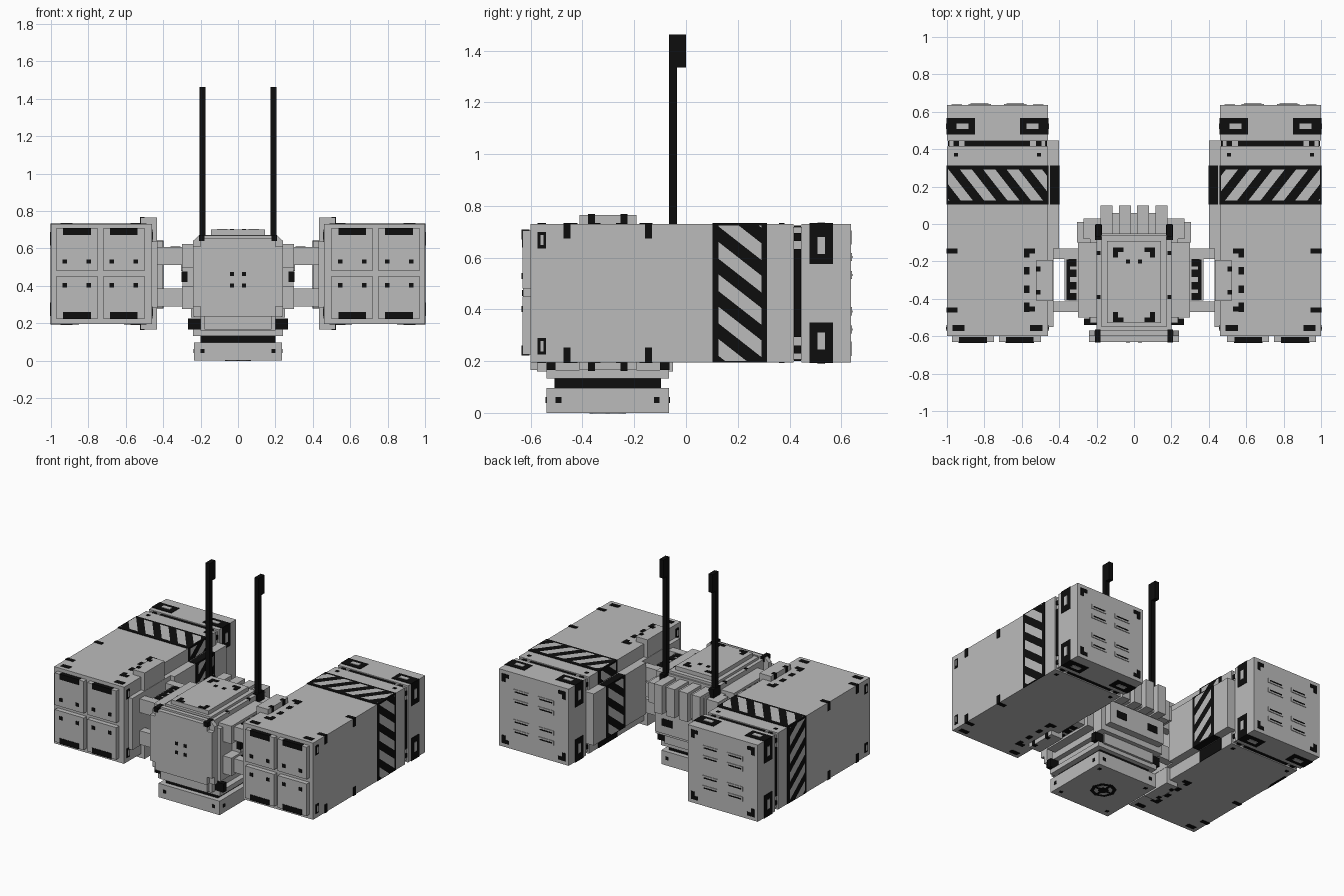
import bpy, bmesh
from mathutils import Vector

cube = bpy.data.objects.get("Cube")
if cube:
    bpy.data.objects.remove(cube, do_unlink=True)


def material(name, value):
    m = bpy.data.materials.new(name)
    m.use_nodes = True
    m.diffuse_color = (value, value, value, 1)
    bsdf = m.node_tree.nodes["Principled BSDF"]
    bsdf.inputs["Base Color"].default_value = (value, value, value, 1)
    bsdf.inputs["Roughness"].default_value = 0.8
    return m


GREY = material("light grey", 0.5)
BLACK = material("black", 0.004)
SIDES = (-1, 1)
LIFT = 0.003  # thickness of painted plates


def finish(name, bm, mat):
    mesh = bpy.data.meshes.new(name)
    bm.to_mesh(mesh)
    bm.free()
    mesh.materials.append(mat)
    obj = bpy.data.objects.new(name, mesh)
    bpy.context.collection.objects.link(obj)
    return obj


def mirror_x(obj):
    obj.modifiers.new("Mirror", "MIRROR").use_bisect_axis[0] = False
    return obj


def part(name, mat, boxes, mirror=False):
    """One object from boxes given as (x range, y range, z range)."""
    bm = bmesh.new()
    for box in boxes:
        lo = Vector([min(r) for r in box])
        hi = Vector([max(r) for r in box])
        for v in bmesh.ops.create_cube(bm, size=1)["verts"]:
            v.co = Vector([(a + b) / 2 + c * (b - a) for a, b, c in zip(lo, hi, v.co)])
    obj = finish(name, bm, mat)
    return mirror_x(obj) if mirror else obj


def near(c, half):
    return (c - half, c + half)


def inward(c, half, sign, start, depth):
    """Range measured from an edge towards the centre."""
    edge = c + sign * half
    return (edge - sign * start, edge - sign * (start + depth))


# Pod dimensions
CX, HX, CZ, HZ = 0.73, 0.27, 0.4625, 0.2675
PX, PZ = near(CX, HX), near(CZ, HZ)
CORNERS = [(sx, sz) for sx in SIDES for sz in SIDES]
FLANGE_Z = (0.28, 0.64)


def px(s, start, depth):
    return inward(CX, HX, s, start, depth)


def pz(s, start, depth):
    return inward(CZ, HZ, s, start, depth)


# Pod shells, with a shallow seam before the rear block
part("pod_shell", GREY, [(PX, (-0.6, 0.415), PZ), (PX, (0.447, 0.637), PZ),
     (near(CX, HX - 0.012), (0.4, 0.46), near(CZ, HZ - 0.012))], True)
part("pod_inner_flange", GREY, [((0.4, 0.47), (-0.13, 0.447), FLANGE_Z)], True)
part("pod_seam_strip", BLACK, [
    (near(CX, 0.175), (0.418, 0.444), near(CZ, HZ - 0.005)),
    (near(CX, HX - 0.005), (0.418, 0.444), near(CZ, 0.17))], True)
part("pod_seam_dots", BLACK, [
    b for sx, sz in CORNERS for b in (
        (px(sx, 0.035, 0.03), (0.418, 0.444), pz(sz, 0.005, 0.02)),
        (px(sx, 0.005, 0.02), (0.418, 0.444), pz(sz, 0.035, 0.03)),
        (px(sx, 0.037, 0.022), (0.36, 0.38), pz(sz, -LIFT, 0.02)))], True)

# Rear corner brackets with grey slots
part("rear_corner_brackets", BLACK, [
    (px(sx, -LIFT, 0.153), (0.478, 0.568), pz(sz, -LIFT, 0.158))
    for sx, sz in CORNERS], True)
part("bracket_slots", GREY, [
    b for sx, sz in CORNERS for b in (
        (px(sx, 0.05, 0.065), (0.508, 0.538), pz(sz, -2 * LIFT, 0.02)),
        (px(sx, -2 * LIFT, 0.02), (0.508, 0.538), pz(sz, 0.05, 0.065)))], True)

# Edge ticks and handling marks
part("edge_ticks", BLACK, [
    (px(1, -LIFT, 0.06), near(y, 0.014), pz(sz, -LIFT, 0.06))
    for y in (-0.46, -0.145) for sz in SIDES], True)
part("front_corner_marks", BLACK, [
    b for sx, sz in CORNERS for b in (
        (px(sx, 0.03, 0.065), near(-0.557, 0.016), pz(sz, -LIFT, 0.02)),
        (px(sx, -LIFT, 0.02), near(-0.557, 0.016), pz(sz, 0.03, 0.065)))], True)
part("front_corner_inserts", GREY, [
    (px(sx, -2 * LIFT, 0.02), near(-0.557, 0.006), pz(sz, 0.042, 0.04))
    for sx, sz in CORNERS], True)

# Launch doors
doors = [(cx, s, CZ + 0.003 + s * 0.128) for cx in (0.61, 0.861) for s in SIDES]
part("launch_doors", GREY, [
    (near(cx, 0.112), (-0.632, -0.59), near(cz, 0.112)) for cx, s, cz in doors], True)
part("door_bars", BLACK, [
    (near(cx, 0.074), (-0.635, -0.605), inward(cz, 0.112, s, -LIFT, 0.038))
    for cx, s, cz in doors], True)
part("door_dots", BLACK, [
    (near(cx + sx * 0.064, 0.012), (-0.635, -0.62), near(cz - s * 0.064, 0.012))
    for cx, s, cz in doors for sx in SIDES], True)

# Rear vents and corner marks
vents = [(CX + sx * 0.095, CZ + dz) for sx in SIDES for dz in (-0.14, -0.07, 0.07, 0.14)]
part("rear_vents", GREY, [(near(x, 0.06), (0.63, 0.641), near(z, 0.016)) for x, z in vents], True)
part("vent_slits", BLACK, [(near(x, 0.048), (0.63, 0.643), near(z, 0.004)) for x, z in vents], True)
part("rear_corner_marks", BLACK, [
    b for sx, sz in CORNERS for b in (
        (px(sx, 0.025, 0.055), (0.62, 0.64), pz(sz, 0.025, 0.025)),
        (px(sx, 0.025, 0.025), (0.62, 0.64), pz(sz, 0.025, 0.055)))], True)

# Hazard band
BAND = (0.103, 0.313)
part("hazard_band", BLACK, [
    (px(1, -LIFT, 0.02), BAND, PZ), (px(-1, -LIFT, 0.02), BAND, PZ),
    (near(CX, HX + LIFT), BAND, pz(1, -LIFT, 0.02)),
    ((0.4 - LIFT, 0.45), BAND, near(0.46, 0.18 + LIFT))], True)


def stripes(name, span, slope, place):
    """Slanted panels across the band; place maps (y, t) to a point."""
    lo, hi = span[0] + 0.006, span[1] - 0.006
    bm = bmesh.new()
    y0, y1 = BAND[0] + 0.022, BAND[1] - 0.022
    for i in range(-2, 8):
        t = lo + 0.02 + i * 0.125
        pts = [(y0, t), (y0, t + 0.065), (y1, t + 0.065 + slope), (y1, t + slope)]
        bm.faces.new([bm.verts.new((y, u, 0)) for y, u in pts])
    for edge, normal in ((lo, -1), (hi, 1)):
        bmesh.ops.bisect_plane(bm, geom=bm.verts[:] + bm.edges[:] + bm.faces[:],
                               plane_co=(0, edge, 0), plane_no=(0, normal, 0), clear_outer=True)
    for v in bm.verts:
        v.co = place(v.co.x, v.co.y)
    mirror_x(finish(name, bm, GREY))


out = 2 * LIFT
stripes("outer_stripes", PZ, -0.13, lambda y, t: (PX[1] + out, y, t))
stripes("top_stripes", PX, 0.13, lambda y, t: (t, y, PZ[1] + out))
stripes("inner_stripes", (FLANGE_Z[1], PZ[1]), 0.13, lambda y, t: (PX[0] - out, y, t))
stripes("flange_stripes", FLANGE_Z, 0.13, lambda y, t: (0.4 - out, y, t))

# Pod hinge clamps
part("hinge_clamp", GREY, [((0.432, 0.522), (-0.412, -0.192), (0.165, 0.765)),
     ((0.43, 0.47), (-0.55, -0.13), FLANGE_Z)], True)
part("clamp_marks", BLACK, [
    ((0.5, 0.522 + LIFT), near(y, 0.013), inward(CZ + 0.0025, 0.3, s, -LIFT, 0.05))
    for y in (-0.365, -0.24) for s in SIDES], True)
part("clamp_surround", BLACK, [
    b for s in SIDES for sz in SIDES for b in (
        ((0.53, 0.588), near(-0.3 + s * 0.155, 0.014), pz(sz, -LIFT, 0.02)),
        ((0.56, 0.588), near(-0.3 + s * 0.145, 0.025), pz(sz, -LIFT, 0.02)),
        ((0.558, 0.588), near(-0.3 + s * 0.05, 0.02), pz(sz, -LIFT, 0.02)))], True)

# Connecting arms
LEVELS = (0.56, 0.337)
part("arm_bars", GREY, [
    ((0.18, 0.47), near(-0.3 + s * 0.142, 0.028), near(z, 0.048))
    for z in LEVELS for s in SIDES], True)
part("arm_blocks", GREY, [
    b for z in LEVELS for b in (
        ((0.18, 0.372), (-0.41, -0.18), near(z, 0.045)),
        ((0.18, 0.3), (-0.5, -0.1), near(z, 0.062)))], True)
part("arm_pads", BLACK, [
    b for z in LEVELS for b in (
        ((0.342, 0.362), (-0.405, -0.19), near(z, 0.049)),
        *(((0.308, 0.35), near(-0.297 + k * 0.065, 0.02), near(z, 0.049))
          for k in (-1.4, -0.5, 0.5, 1.4)))], True)
part("side_housing", GREY, [((0.18, 0.298), (-0.4, -0.2), (0.385, 0.515))], True)
part("side_housing_pad", BLACK, [((0.27, 0.301), (-0.403, -0.35), (0.42, 0.475)),
     ((0.28, 0.301), (-0.35, -0.25), (0.42, 0.475))], True)

# Central body
part("body_core", GREY, [(near(0, 0.2), (-0.575, -0.05), (0.16, 0.655)),
     (near(0, 0.235), (-0.53, -0.07), (0.23, 0.6))])
part("top_hatch", GREY, [(near(0, 0.145), (-0.53, -0.09), (0.65, 0.7)),
     (near(0, 0.175), (-0.55, -0.06), (0.64, 0.672))])
part("hatch_corners", BLACK, [
    b for sx in SIDES for sy in SIDES for b in (
        (inward(0, 0.112, sx, 0, 0.055), inward(-0.325, 0.2, sy, 0, 0.024), (0.69, 0.703)),
        (inward(0, 0.112, sx, 0, 0.026), inward(-0.325, 0.2, sy, 0, 0.055), (0.69, 0.703)))])
part("hatch_dots", BLACK, [(near(s * 0.032, 0.011), near(-0.2, 0.011), (0.69, 0.703)) for s in SIDES])
part("body_dots", BLACK, [((0.18, 0.2), near(y, 0.01), (0.64, 0.658)) for y in (-0.155, -0.39)], True)

# Front armour plate
bm = bmesh.new()
half = [(0.18, 0.165), (0.18, 0.235), (0.24, 0.235), (0.24, 0.64), (0.21, 0.668)]
outline = half + [(-x, z) for x, z in reversed(half)]
face = bm.faces.new([bm.verts.new((x, -0.6, z)) for x, z in outline])
top = bmesh.ops.extrude_face_region(bm, geom=[face])["geom"]
for v in [g for g in top if isinstance(g, bmesh.types.BMVert)]:
    v.co.y = -0.57
bmesh.ops.recalc_face_normals(bm, faces=bm.faces[:])
finish("front_armour", bm, GREY)
part("front_panel", GREY, [(near(0, 0.2), (-0.63, -0.59), (0.235, 0.655)),
     (near(0, 0.24), (-0.63, -0.59), (0.29, 0.61))])
part("front_dots", BLACK, [
    (near(sx * 0.032, 0.011), (-0.633, -0.62), near(0.432 + sz * 0.031, 0.011)) for sx, sz in CORNERS])
part("front_clips", BLACK, [((0.178, 0.208), (-0.633, -0.565), (0.64, 0.671))], True)
part("lower_corner_blocks", BLACK, [((0.18, 0.266), near(y, 0.018), (0.165, 0.225))
     for y in (-0.522, -0.082)], True)

# Rear radiator
part("radiator_fins", GREY, [((x - 0.032, x + 0.032), (-0.08, 0.1), (0.44, 0.64))
     for x in (0.049, 0.147)], True)
part("radiator_core", GREY, [(near(0, 0.18), (-0.08, 0.06), (0.45, 0.62)),
     (near(0, 0.27), (-0.08, 0.03), (0.46, 0.6)),
     (near(0, 0.305), (-0.1, 0.01), (0.48, 0.58))])
part("rear_housing", GREY, [(near(0, 0.22), (-0.08, 0.03), (0.27, 0.43)),
     (near(0, 0.25), (-0.1, -0.02), (0.23, 0.46))])
part("rear_housing_pads", BLACK, [((0.085, 0.165), (0.01, 0.033), (0.325, 0.375))], True)

# Antennas
part("antenna", BLACK, [((0.175, 0.205), (-0.066, -0.034), (0.58, 1.463)),
     ((0.175, 0.205), (-0.066, 0), (1.335, 1.463)),
     ((0.172, 0.208), (-0.085, -0.005), (0.58, 0.66))], True)

# Turntable base
part("base_block", GREY, [(near(0, 0.236), (-0.54, -0.065), (0, 0.097)),
     (near(0, 0.24), (-0.54, -0.065), (0.132, 0.165))])
part("base_neck", BLACK, [(near(0, 0.2), (-0.508, -0.097), (0.09, 0.14))])
part("base_dots", BLACK, [
    b for sx in SIDES for sy in SIDES for b in (
        (near(sx * 0.19, 0.011), inward(-0.3025, 0.2375, sy, -LIFT, 0.02), near(0.05, 0.011)),
        (inward(0, 0.236, sx, -LIFT, 0.02), near(-0.3025 + sy * 0.19, 0.011), near(0.05, 0.011)),
        (near(sx * 0.19, 0.012), near(-0.3025 + sy * 0.19, 0.012), (-0.001, 0.01)))])
for name, mat, radius, sink in (("base_port", BLACK, 0.085, 0.001), ("port_ring", GREY, 0.06, 0.002),
                                ("port_hub", BLACK, 0.035, 0.003)):
    bm = bmesh.new()
    bmesh.ops.create_cone(bm, cap_ends=True, segments=8, radius1=radius, radius2=radius, depth=0.006)
    bmesh.ops.translate(bm, vec=(0, -0.3025, 0.003 - sink), verts=bm.verts[:])
    finish(name, bm, mat)
part("port_spokes", BLACK, [(near(0, 0.009), near(-0.3025, 0.07), (-0.003, 0.005)),
     (near(0, 0.07), near(-0.3025, 0.009), (-0.003, 0.005))])
